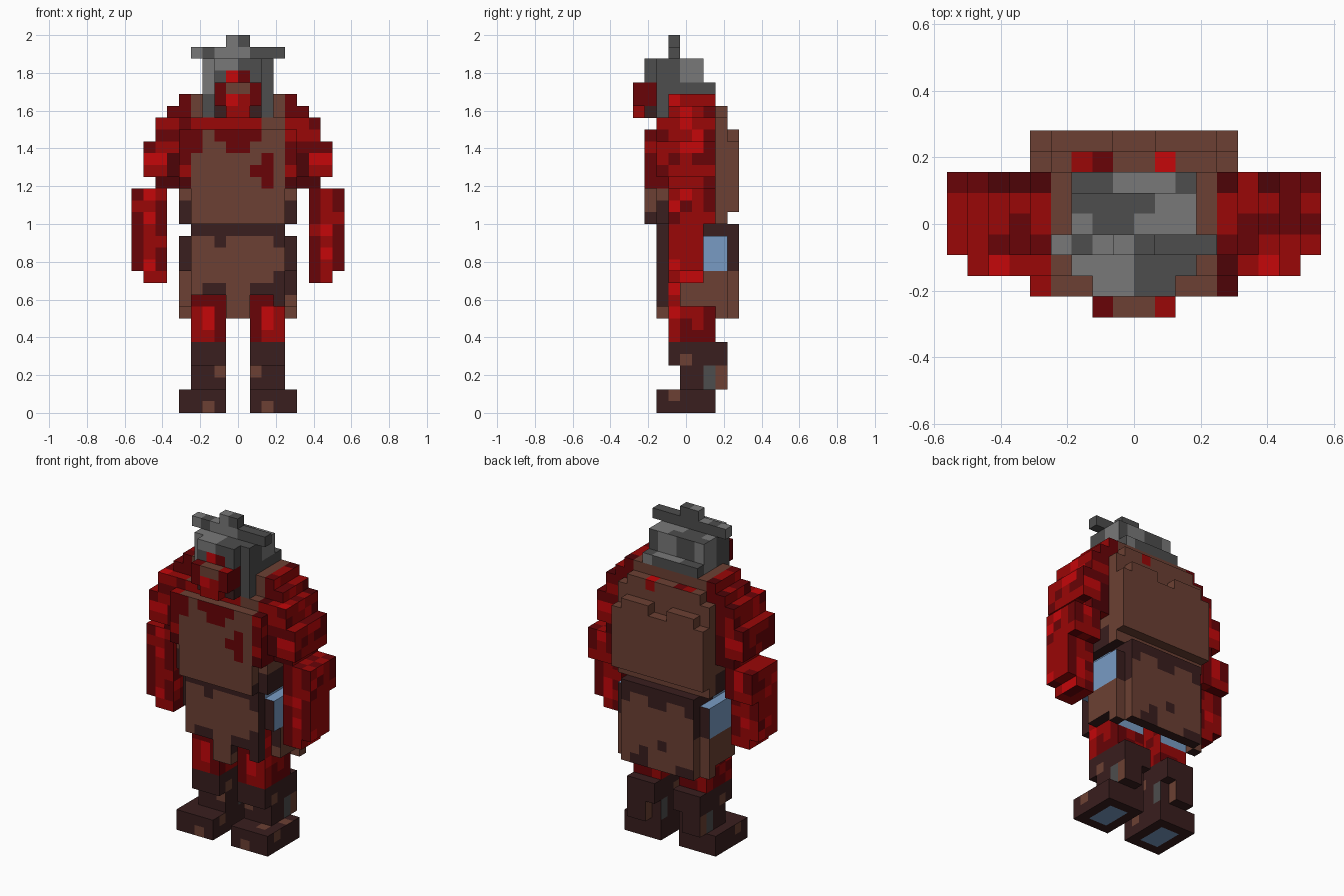
import bpy, bmesh
from mathutils import Vector

if "Cube" in bpy.data.objects:
    bpy.data.objects.remove(bpy.data.objects["Cube"])

U = 2 / 32          # edge of one block
COLOURS = {
    "brown hide": (0.15, 0.051, 0.033),
    "dark leather": (0.041, 0.013, 0.013),
    "bright red": (0.56, 0.002, 0.003),
    "red": (0.32, 0.002, 0.002),
    "dark red": (0.14, 0.001, 0.002),
    "deep red": (0.075, 0.001, 0.002),
    "light grey": (0.19, 0.19, 0.19),
    "dark grey": (0.074, 0.074, 0.074),
    "blue lining": (0.19, 0.33, 0.55),
}
BROWN, LEATHER, BRIGHT, RED, DARK, DEEP, LIGHT, GREY, BLUE = range(9)
MATS = []
for name, c in COLOURS.items():
    m = bpy.data.materials.new(name)
    m.use_nodes = True
    m.diffuse_color = (*c, 1)
    m.node_tree.nodes["Principled BSDF"].inputs["Base Color"].default_value = (*c, 1)
    MATS.append(m)

AXES = [Vector(v) for v in ((1, 0, 0), (-1, 0, 0), (0, 1, 0), (0, -1, 0), (0, 0, 1), (0, 0, -1))]


def blocks(name, boxes, rule, mirror=False):
    """Join boxes (x0, x1, y0, y1, z0, z1 in blocks) into one blocky skin; y runs 0..9."""
    cells = set()
    for x0, x1, y0, y1, z0, z1 in boxes:
        for x in range(x0, x1):
            for y in range(y0, y1):
                for z in range(z0, z1):
                    cells.add((x, y, z))
                    if mirror:
                        cells.add((-1 - x, y, z))
    bm = bmesh.new()
    corners = {}
    for c in sorted(cells):
        mid = Vector(c) + Vector((0.5, 0.5, 0.5))
        for n in AXES:
            if tuple(int(round(a + b)) for a, b in zip(c, n)) in cells:
                continue
            s = Vector((n.y, n.z, n.x))
            t = n.cross(s)
            quad = []
            for a, b in ((-1, -1), (1, -1), (1, 1), (-1, 1)):
                p = mid + (n + s * a + t * b) / 2
                key = tuple(round(v) for v in p)
                if key not in corners:
                    corners[key] = bm.verts.new((key[0] * U, (key[1] - 4.5) * U, key[2] * U))
                quad.append(corners[key])
            f = bm.faces.new(quad)
            f.material_index = rule(*c, n)
    me = bpy.data.meshes.new(name)
    bm.to_mesh(me)
    bm.free()
    for m in MATS:
        me.materials.append(m)
    ob = bpy.data.objects.new(name, me)
    bpy.context.collection.objects.link(ob)


def noise(x, y, z):
    return ((x * 73 + y * 151 + z * 199) ^ (x * y * 31 + z * 17 + x * z * 7)) % 100


def side(x):
    return x if x >= 0 else -1 - x


# Boots, with inset lining plates under the soles
def boot_colour(x, y, z, n):
    a = side(x)
    if n.z < 0 and z == 0:
        return BLUE if a in (2, 3) and 3 <= y <= 5 else LEATHER
    if n.y < 0 and (a, z) in ((1, 3), (2, 0)):
        return BROWN
    if n.x and ((y == 7 and z in (2, 3)) or (y, z) in ((4, 4), (3, 1))):
        return BROWN
    if n.x and y == 6 and z in (2, 3):
        return GREY
    return BROWN if n.z > 0 and noise(x, y, z) < 12 else LEATHER


blocks("boots", [(1, 5, 2, 7, 0, 2), (1, 4, 4, 7, 2, 4), (2, 4, 7, 8, 2, 4),
                 (1, 4, 3, 8, 4, 6)], boot_colour, True)


# Legs, lined behind where they meet the skirt
def leg_colour(x, y, z, n):
    a = side(x)
    if n.y > 0 and z >= 8:
        return BLUE
    if n.y < 0:
        return DARK if z >= 9 or a == 1 else BRIGHT if a == 2 and z > 6 else RED
    if n.x and y == 3 and z in (8, 10):
        return BRIGHT
    return RED if noise(x, y, z) < 60 else DARK


blocks("legs", [(1, 4, 3, 7, 6, 12)], leg_colour, True)

# Hips: lining with leather front and back ends
blocks("hips", [(-5, 5, 3, 8, 12, 15)],
       lambda x, y, z, n: LEATHER if n.y and x in (-5, 4) else BLUE)

# Belt, lined at the hips
blocks("belt", [(-4, 4, 2, 9, 15, 16)],
       lambda x, y, z, n: BLUE if n.x and 3 <= y < 6 else LEATHER)


# Skirt panels with dark hems and blue lining
def front_skirt_colour(x, y, z, n):
    if n.y > 0:
        return BLUE
    if n.x:
        return LEATHER if z >= 9 else BROWN
    if z == 14 and x in (-2, 3) or x == 3 and z < 12:
        return LEATHER
    return LEATHER if z == 10 and x in (-3, -2, 1, 2) else BROWN


def back_skirt_colour(x, y, z, n):
    if n.y < 0:
        return BLUE
    if n.z:
        return LEATHER
    if n.x:
        return LEATHER if z >= 12 else BROWN
    if z == 14 and x in (-4, -1, 0, 3) or z == 8 and x in (-4, -3, 1, 2):
        return LEATHER
    return LEATHER if (x, z) in ((-1, 10), (1, 9)) else BROWN


def side_skirt_colour(x, y, z, n):
    if n.z < 0 or (n.y < 0 and x > 0 and z >= 10):
        return LEATHER
    return BROWN


blocks("front_skirt", [(-4, 4, 2, 3, 10, 15), (3, 4, 2, 3, 9, 10), (-1, 1, 2, 3, 8, 10)],
       front_skirt_colour)
blocks("back_skirt", [(-4, 4, 8, 9, 8, 15)], back_skirt_colour)
blocks("side_skirt", [(4, 5, 4, 8, 9, 12), (4, 5, 7, 8, 8, 9)], side_skirt_colour, True)

# Torso with blood stains on the chest
STAINS = {(-4, 22), (-4, 23), (-1, 22), (0, 22), (-2, 23), (-1, 23), (0, 23), (1, 23),
          (1, 20), (2, 20), (2, 21), (2, 19)}


def torso_colour(x, y, z, n):
    if n.z < 0:
        return LEATHER if z == 16 else BROWN
    if z == 16 and n.x and y < 4:
        return LEATHER
    if x in (-5, 4) and z < 18 and y < 7:
        return LEATHER
    if n.y < 0 and (x, z) in STAINS:
        return DARK
    if z == 24 and -4 <= x <= 1 and n.y < 0:
        return RED
    if y == 7 and n.z > 0 and x in (-3, -2, 1):
        return {-3: RED, -2: DARK, 1: BRIGHT}[x]
    return RED if n.y > 0 and (x, z) == (1, 25) else BROWN


blocks("torso", [(-4, 4, 1, 8, 16, 24), (-4, 4, 2, 8, 24, 25), (-4, 4, 3, 8, 25, 26),
                 (-4, 4, 3, 7, 26, 27), (-5, 5, 2, 8, 16, 19), (-5, 5, 7, 8, 19, 25),
                 (-5, 5, 8, 9, 17, 23), (1, 4, 8, 9, 23, 24), (-4, -1, 8, 9, 23, 24)],
       torso_colour)


# Arms: stepped shoulders, then heavy forearms, darker along their edges
def arm_colour(x, y, z, n):
    a, k = side(x), noise(x, y, z)
    if n.y:
        if z >= 25 or (a, z) == (7, 22):
            return DARK
        if z == 19 or (a == 5 and z in (20, 21)):
            return DEEP
        if z < 19:
            return (BRIGHT if k < 35 else RED) if a == 7 else DARK if k < 70 else RED
        if a >= 6 and z < 22:
            return BRIGHT if z == 21 else RED
        return RED if k < 55 else DARK
    if n.x:
        if y in (1, 2, 6):
            return DARK if k < 75 else RED
        return RED if k < 65 else BRIGHT if k < 85 else DARK
    if y <= 2:
        return BRIGHT if a == 6 else RED if x < 0 or a > 4 else DEEP
    return RED if k < 60 and (a, y) != (8, 6) else DARK if k < 92 else DEEP


blocks("arms", [(4, 5, 3, 7, 26, 27), (4, 6, 3, 7, 25, 26), (4, 7, 2, 7, 23, 25),
                (4, 5, 1, 7, 19, 24), (5, 8, 2, 7, 20, 23), (5, 7, 3, 7, 19, 20),
                (6, 9, 3, 7, 16, 19), (6, 9, 3, 6, 12, 16), (6, 8, 3, 6, 11, 12)],
       arm_colour, True)


# Face
def face_colour(x, y, z, n):
    if n.z > 0:
        return {-2: DARK, 1: RED}.get(x, BROWN)
    if n.y < 0:
        if z == 27:
            return DARK if x in (-2, 1) else BROWN
        if z == 25 and x in (-2, 1):
            return LEATHER
        return BRIGHT if (x, z) == (-1, 26) else RED if x in (-1, 0) else DARK
    if z == 25:
        return RED if y == 0 else LEATHER
    return DARK


blocks("face", [(-2, 2, 0, 2, 26, 28), (-1, 1, 0, 1, 25, 26), (-2, 2, 1, 3, 25, 26)], face_colour)


# Helmet with cheek guards and crossbar crest
LIGHT_TOP = {(1, 4), (2, 4), (1, 5), (2, 5), (0, 4), (-3, 4), (-1, 6), (0, 6), (1, 6)}


def helmet_colour(x, y, z, n):
    if n.y < 0 and z == 28 and x in (-1, 0):
        return BRIGHT if x < 0 else DARK
    if n.y < 0:
        return LIGHT if (x == -3 and z >= 27) or (x < 0 and z == 29) else GREY
    if n.z > 0:
        return LIGHT if (x < 0 and y < 3) or (x, y) in LIGHT_TOP else GREY
    if n.x > 0:
        return LIGHT if z >= 28 and y >= 4 else GREY
    return LIGHT if noise(x // 2, y // 2, z // 2) < 40 else GREY


def crest_colour(x, y, z, n):
    if n.x > 0 or n.y > 0:
        return GREY
    return LIGHT if x in (-4, -2, -1) or (n.y < 0 and x == 0 and z == 30) else GREY


blocks("helmet", [(-3, 3, 2, 6, 28, 30), (-2, 2, 1, 2, 28, 30), (-3, 3, 2, 7, 26, 28),
                  (-3, -2, 2, 3, 25, 26), (2, 3, 2, 3, 25, 26)], helmet_colour)
blocks("helmet_crest", [(-4, 4, 3, 4, 30, 31), (-1, 1, 3, 4, 31, 32)], crest_colour)
